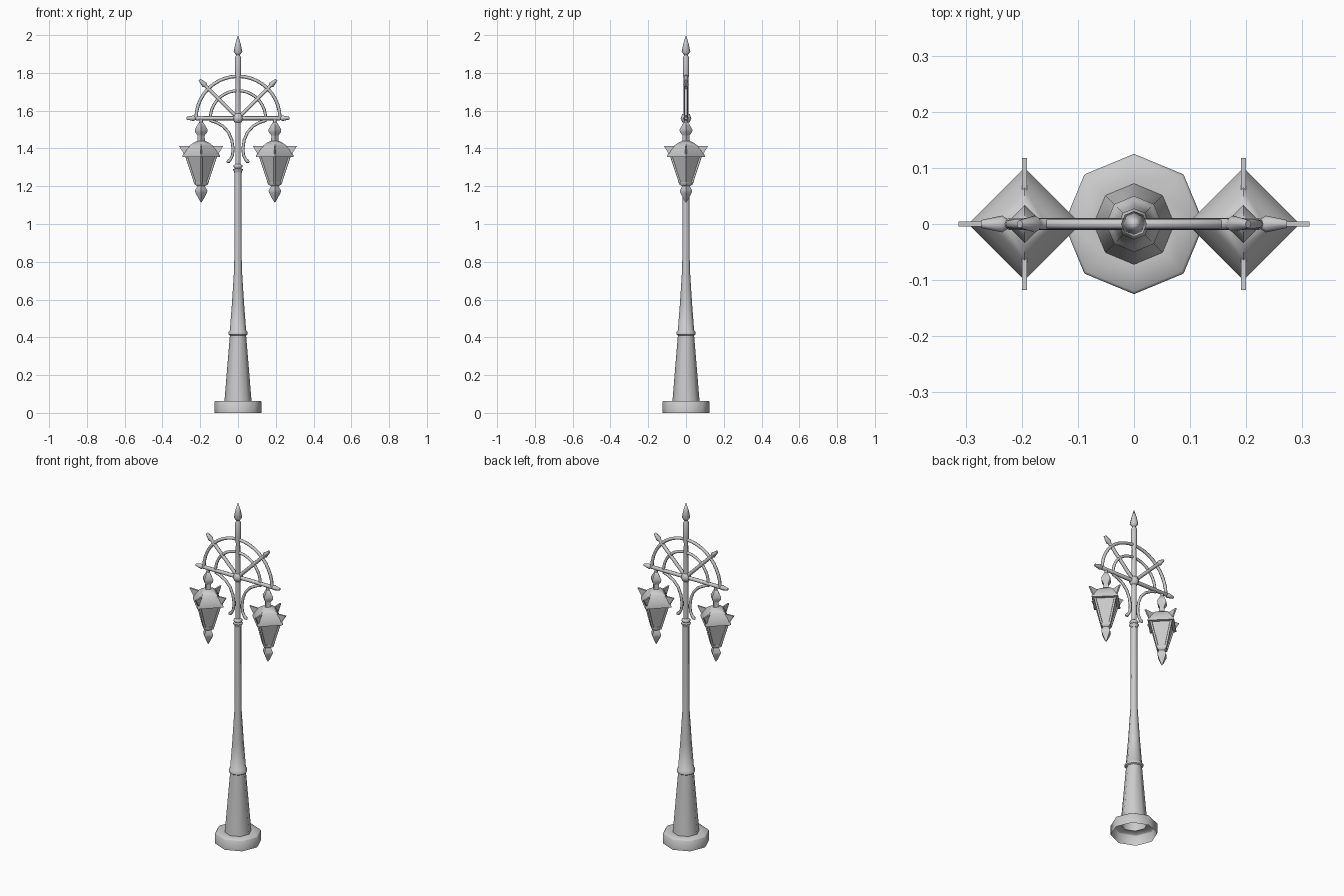
import bpy, bmesh, math
from mathutils import Matrix, Vector

if "Cube" in bpy.data.objects:
    bpy.data.objects.remove(bpy.data.objects["Cube"])


def finish(ob, angle=50):
    bpy.ops.object.select_all(action='DESELECT')
    ob.select_set(True)
    bpy.context.view_layer.objects.active = ob
    bpy.ops.object.shade_smooth_by_angle(angle=math.radians(angle))


def mesh_object(name, bm):
    bmesh.ops.remove_doubles(bm, verts=bm.verts, dist=1e-5)
    bmesh.ops.recalc_face_normals(bm, faces=bm.faces)
    me = bpy.data.meshes.new(name)
    bm.to_mesh(me)
    bm.free()
    ob = bpy.data.objects.new(name, me)
    bpy.context.collection.objects.link(ob)
    finish(ob)
    return ob


def lathe(name, profile, sides=8, matrix=Matrix()):
    """Turn (radius, height) points about z; first corner lies on +x."""
    bm = bmesh.new()
    rings = []
    for r, z in profile:
        rings.append([bm.verts.new((r * math.cos(i * math.tau / sides),
                                    r * math.sin(i * math.tau / sides), z))
                      for i in range(sides)])
    for a, b in zip(rings, rings[1:]):
        for i in range(sides):
            j = (i + 1) % sides
            bm.faces.new((a[i], a[j], b[j], b[i]))
    bm.transform(matrix)
    return mesh_object(name, bm)


def tube(name, points, radius, tapers=None):
    cu = bpy.data.curves.new(name, 'CURVE')
    cu.dimensions = '3D'
    cu.bevel_depth = radius
    cu.bevel_resolution = 2
    cu.use_fill_caps = True
    sp = cu.splines.new('POLY')
    sp.points.add(len(points) - 1)
    for i, p in enumerate(points):
        sp.points[i].co = (*p, 1)
        sp.points[i].radius = tapers[i] if tapers else 1
    ob = bpy.data.objects.new(name, cu)
    bpy.context.collection.objects.link(ob)
    bpy.ops.object.select_all(action='DESELECT')
    ob.select_set(True)
    bpy.context.view_layer.objects.active = ob
    bpy.ops.object.convert(target='MESH')
    finish(bpy.context.object)


def at(x, z):
    return Matrix.Translation((x, 0, z))


HUB = 1.56

# Post: open-bottomed octagonal base, tapered shaft, collar and spear top
lathe("base", [(.125, 0), (.125, .058), (.12, .063), (.072, .063)])
lathe("lower_shaft", [(.072, .06), (.043, .41), (.05, .415), (.05, .43), (.043, .437),
                      (.032, .58), (.02, .77), (.018, 1.275)])
lathe("collar", [(0, 1.27), (.02, 1.27), (.02, 1.278), (.026, 1.284), (.026, 1.29), (.017, 1.295),
                 (.024, 1.302), (.024, 1.31), (.014, 1.318), (0, 1.318)])
lathe("upper_pole", [(.014, 1.31), (.014, 1.60), (.012, 1.76), (.016, 1.79), (.016, 1.88),
                     (.01, 1.895), (.023, 1.912), (.014, 1.955), (0, 2.0)])
lathe("hub", [(0, HUB - .03), (.02, HUB - .021), (.028, HUB), (.02, HUB + .021), (0, HUB + .03)])

# Spear-tipped spokes radiating from the hub
for name, deg, length, r in (("crossbar_right", 90, .273, .011), ("crossbar_left", -90, .273, .011),
                             ("spoke_right", 45, .288, .010), ("spoke_left", -45, .288, .010)):
    prof = [(0, 0), (r, 0), (r, length - .052), (.009, length - .047),
            (.015, length - .038), (.007, length), (0, length)]
    lathe(name, prof, 8, at(0, HUB) @ Matrix.Rotation(math.radians(deg), 4, 'Y'))

# Half-ring arches
for name, rad, t in (("outer_arch", .222, .009), ("inner_arch", .146, .008)):
    tube(name, [(rad * math.cos(i * math.pi / 20), 0, HUB + rad * math.sin(i * math.pi / 20))
                for i in range(21)], t)

for side, s in (("left", -1), ("right", 1)):
    # Curved bracket under the crossbar
    path = [(.15, 1.548), (.115, 1.538), (.08, 1.518), (.05, 1.485), (.033, 1.445),
            (.026, 1.40), (.029, 1.365), (.04, 1.342), (.05, 1.332), (.06, 1.327)]
    tube("bracket_" + side, [(s * x, 0, z) for x, z in path], .008,
         [.8, 1, 1, 1, 1, 1, 1, 1, 1.3, .5])

    # Lantern
    cx = s * .195
    m = at(cx, 0)
    lathe("lantern_hanger_" + side, [(.009, HUB), (.009, 1.53)], 8, m)
    lathe("lantern_top_finial_" + side, [(0, 1.545), (.01, 1.54), (.021, 1.522), (.034, 1.5),
                                         (.032, 1.486), (.018, 1.468), (.018, 1.462)], 4, m)
    lathe("lantern_roof_" + side, [(.018, 1.47), (.02, 1.44), (.038, 1.432), (.062, 1.415),
                                   (.08, 1.395), (.1, 1.362), (.1, 1.355), (0, 1.355)], 4, m)
    lathe("lantern_glass_" + side, [(.076, 1.357), (.028, 1.21), (0, 1.21)], 4, m)
    lathe("lantern_bottom_finial_" + side, [(0, 1.222), (.036, 1.222), (.036, 1.21), (.02, 1.2),
                                            (.033, 1.176), (.03, 1.165), (.012, 1.13), (0, 1.112)], 4, m)
    for k in range(4):
        turn = m @ Matrix.Rotation(k * math.pi / 2, 4, 'Z')
        # Corner frame bar
        tube(f"lantern_frame_{side}_{k}", [turn @ Vector((.078, 0, 1.358)),
                                           turn @ Vector((.031, 0, 1.215))], .006)
        # Pointed fin on the roof corner
        bm = bmesh.new()
        f = bm.faces.new([bm.verts.new((x, -.0045, z))
                          for x, z in ((.06, 1.412), (.118, 1.414), (.082, 1.356))])
        ext = bmesh.ops.extrude_face_region(bm, geom=[f], use_keep_orig=True)
        bmesh.ops.translate(bm, vec=(0, .009, 0),
                            verts=[v for v in ext['geom'] if isinstance(v, bmesh.types.BMVert)])
        bm.transform(turn)
        mesh_object(f"lantern_fin_{side}_{k}", bm)
